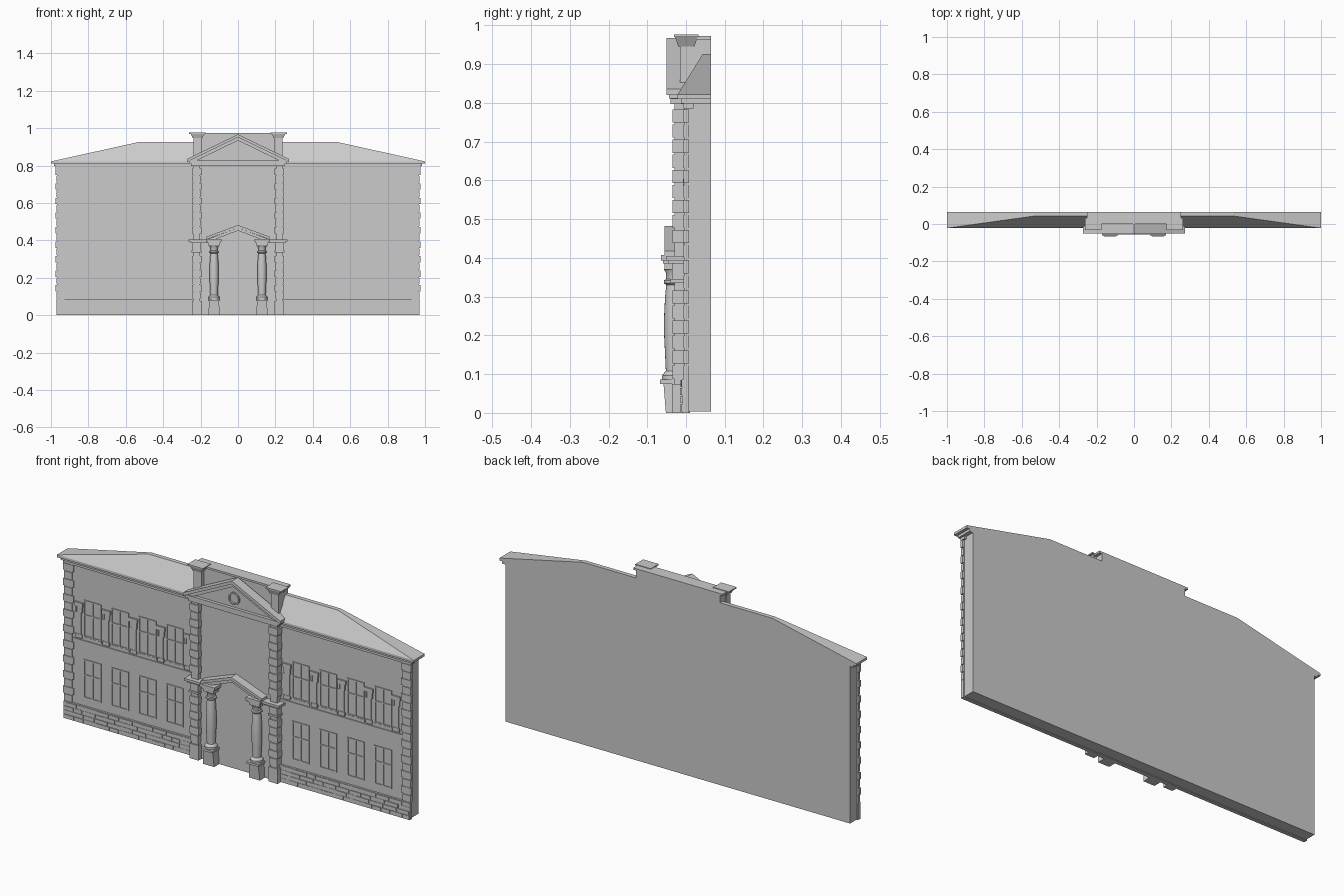
import bpy, bmesh, math, random

if "Cube" in bpy.data.objects:
    bpy.data.objects.remove(bpy.data.objects["Cube"])
random.seed(4)
stone = bpy.data.materials.new("grey_stone")
stone.diffuse_color = (0.6, 0.6, 0.6, 1)
stone.use_nodes = True
stone.node_tree.nodes["Principled BSDF"].inputs["Base Color"].default_value = stone.diffuse_color
BACK = 0.065


def finish(bm, name, smooth=False):
    bmesh.ops.recalc_face_normals(bm, faces=bm.faces)
    me = bpy.data.meshes.new(name)
    bm.to_mesh(me)
    bm.free()
    ob = bpy.data.objects.new(name, me)
    bpy.context.collection.objects.link(ob)
    me.materials.append(stone)
    if smooth:
        bpy.ops.object.select_all(action='DESELECT')
        ob.select_set(True)
        bpy.context.view_layer.objects.active = ob
        bpy.ops.object.shade_smooth_by_angle(angle=math.radians(35))
    return ob


def hexa(bm, lo, hi):
    """Solid between two rectangles (x0, x1, y0, y1, z)."""
    rings = []
    for x0, x1, y0, y1, z in (lo, hi):
        rings.append([bm.verts.new(p) for p in ((x0, y0, z), (x1, y0, z), (x1, y1, z), (x0, y1, z))])
    a, b = rings
    bm.faces.new(a[::-1])
    bm.faces.new(b)
    for i in range(4):
        j = (i + 1) % 4
        bm.faces.new((a[i], a[j], b[j], b[i]))


def box(bm, x0, x1, y0, y1, z0, z1):
    hexa(bm, (x0, x1, y0, y1, z0), (x0, x1, y0, y1, z1))


def pair(bm, x0, x1, y0, y1, z0, z1):
    box(bm, x0, x1, y0, y1, z0, z1)
    box(bm, -x1, -x0, y0, y1, z0, z1)


def prism(bm, pts, y0, y1):
    """Front profile (x, z) pushed through the depth."""
    a = [bm.verts.new((x, y0, z)) for x, z in pts]
    b = [bm.verts.new((x, y1, z)) for x, z in pts]
    bm.faces.new(a)
    bm.faces.new(b[::-1])
    for i in range(len(pts)):
        j = (i + 1) % len(pts)
        bm.faces.new((a[i], b[i], b[j], a[j]))


def rake(bm, half, z, apex, thick, y0, y1):
    """Chevron band of a gable."""
    prism(bm, [(-half, z), (0, apex), (half, z), (half, z - thick), (0, apex - thick), (-half, z - thick)], y0, y1)


def lathe(bm, cx, cy, profile, n=20):
    rings = [[bm.verts.new((cx + r * math.cos(2 * math.pi * i / n), cy + r * math.sin(2 * math.pi * i / n), z))
              for i in range(n)] for r, z in profile]
    for a, b in zip(rings, rings[1:]):
        for i in range(n):
            j = (i + 1) % n
            bm.faces.new((a[i], a[j], b[j], b[i]))
    bm.faces.new(rings[0][::-1])
    bm.faces.new(rings[-1])


# main wall
bm = bmesh.new()
box(bm, -0.965, 0.965, 0.0, BACK, 0.003, 0.812)
finish(bm, "main_wall")

# hipped roof with flat top
bm = bmesh.new()
box(bm, -1, 1, -0.022, BACK, 0.81, 0.822)
hexa(bm, (-1, 1, -0.022, BACK, 0.822), (-0.53, 0.53, 0.043, BACK, 0.926))
finish(bm, "roof")

# cornice below the eaves
bm = bmesh.new()
box(bm, -0.985, 0.985, -0.013, BACK, 0.798, 0.811)
box(bm, -0.975, 0.975, -0.007, 0.02, 0.785, 0.799)
finish(bm, "cornice")

# base course with raised bricks
bm = bmesh.new()
pair(bm, 0.24, 0.97, -0.010, 0.008, 0, 0.087)
for s in (-1, 1):
    for row in range(4):
        x = 0.245
        while x < 0.955:
            w = min(random.uniform(0.04, 0.075), 0.968 - x)
            z = 0.004 + row * 0.021
            a, b = sorted((s * x, s * (x + w)))
            box(bm, a, b, -0.010 - random.uniform(0.001, 0.005), -0.008, z, z + 0.018)
            x += w + 0.004
finish(bm, "base_bricks")

# corner quoins
bm = bmesh.new()
rows = 18
step = 0.7 / rows
for i in range(rows):
    z = 0.088 + i * step
    pair(bm, 0.918 if i % 2 else 0.926, 0.975 if i % 2 else 0.971, -0.007, 0.008, z, z + step - 0.005)
pair(bm, 0.928, 0.968, -0.004, 0.008, 0.085, 0.79)
finish(bm, "corner_quoins")

# windows, string course and small piers between upper windows
frames, piers, course = bmesh.new(), bmesh.new(), bmesh.new()


def window(bm, cx, z0, z1, w):
    t, y = 0.006, -0.004
    zm = z0 + (z1 - z0) * 0.6
    for x in (cx - w, cx, cx + w):
        box(bm, x - t / 2, x + t / 2, y, 0.002, z0, z1)
    for z in (z0, zm, z1):
        box(bm, cx - w - t / 2, cx + w + t / 2, y, 0.002, z - t / 2, z + t / 2)


for s in (-1, 1):
    for i in range(4):
        cx = s * (0.352 + 0.154 * i)
        window(frames, cx, 0.13, 0.32, 0.045)
        window(frames, cx, 0.44, 0.62, 0.045)
        box(course, cx - 0.052, cx + 0.052, -0.005, 0.002, 0.425, 0.437)
    for i in range(5):
        cx = s * (0.277 + 0.153 * i)
        box(piers, cx - 0.024, cx + 0.024, -0.008, 0.002, 0.585, 0.605)
        for d in (-0.015, 0.015):
            box(piers, cx + d - 0.005, cx + d + 0.005, -0.007, 0.002, 0.555, 0.585)
        box(piers, cx - 0.013, cx + 0.013, -0.004, 0.002, 0.44, 0.585)
        box(piers, cx - 0.018, cx + 0.018, -0.006, 0.002, 0.425, 0.445)
pair(course, 0.24, 0.925, -0.005, 0.002, 0.405, 0.418)
finish(frames, "window_frames")
finish(piers, "window_piers")
finish(course, "string_course")

# central bay wall and its quoined pilasters
bm = bmesh.new()
box(bm, -0.21, 0.21, -0.012, 0.01, 0, 0.815)
finish(bm, "central_wall")
bm = bmesh.new()
pair(bm, 0.203, 0.240, -0.030, 0.005, 0, 0.80)
pair(bm, 0.196, 0.247, -0.036, 0.004, 0, 0.075)
for i in range(rows):
    z = 0.088 + i * step
    o = 0.004 if i % 2 else 0
    if not 0.31 < z < 0.40:
        pair(bm, 0.200 - o, 0.243 + o, -0.035, 0.003, z, z + step - 0.005)
finish(bm, "central_pilasters")

# entablature on the pilasters beside the entrance
bm = bmesh.new()
for x0, x1, y, z0, z1 in ((0.195, 0.248, -0.040, 0.335, 0.345), (0.2, 0.243, -0.036, 0.345, 0.385),
                          (0.165, 0.255, -0.045, 0.385, 0.393), (0.16, 0.265, -0.052, 0.393, 0.405)):
    pair(bm, x0, x1, y, 0.0, z0, z1)
finish(bm, "entrance_cornice")

# entrance columns on tapered pedestals
shaft, blocks = bmesh.new(), bmesh.new()
for s in (-1, 1):
    cx, cy = s * 0.128, -0.032
    hexa(blocks, (cx - 0.031, cx + 0.031, -0.052, -0.005, 0), (cx - 0.026, cx + 0.026, -0.058, -0.005, 0.075))
    box(blocks, cx - 0.033, cx + 0.033, -0.067, -0.005, 0.075, 0.086)
    lathe(shaft, cx, cy, [(0.030, 0.086), (0.030, 0.096), (0.024, 0.104), (0.020, 0.108), (0.022, 0.15),
                          (0.0245, 0.20), (0.0245, 0.25), (0.022, 0.30), (0.019, 0.33), (0.025, 0.335),
                          (0.025, 0.342), (0.019, 0.345), (0.020, 0.362), (0.026, 0.372)])
    box(blocks, cx - 0.029, cx + 0.029, -0.055, -0.005, 0.37, 0.385)
    box(blocks, cx - 0.034, cx + 0.034, -0.060, -0.005, 0.385, 0.393)
    box(blocks, cx - 0.041, cx + 0.041, -0.065, -0.005, 0.393, 0.408)
finish(shaft, "columns", True)
finish(blocks, "column_blocks")

# small gable over the entrance
bm = bmesh.new()
rake(bm, 0.172, 0.418, 0.482, 0.014, -0.056, -0.005)
rake(bm, 0.160, 0.407, 0.468, 0.016, -0.048, -0.005)
finish(bm, "entrance_gable")

# main pediment
bm = bmesh.new()
box(bm, -0.25, 0.25, -0.040, 0.0, 0.797, 0.811)
box(bm, -0.262, 0.262, -0.044, 0.0, 0.811, 0.826)
prism(bm, [(-0.25, 0.824), (0, 0.945), (0.25, 0.824)], -0.028, 0.0)
rake(bm, 0.272, 0.836, 0.967, 0.016, -0.050, 0.0)
rake(bm, 0.255, 0.828, 0.952, 0.018, -0.040, 0.0)
finish(bm, "pediment")

# round opening ring in the pediment
bm = bmesh.new()
n = 24
prof = [(0.031, -0.027), (0.031, -0.035), (0.024, -0.035), (0.024, -0.027)]
rings = [[bm.verts.new((r * math.cos(2 * math.pi * i / n), y, 0.871 + r * math.sin(2 * math.pi * i / n)))
          for i in range(n)] for r, y in prof]
for k in range(4):
    a, b = rings[k], rings[(k + 1) % 4]
    for i in range(n):
        j = (i + 1) % n
        bm.faces.new((a[i], a[j], b[j], b[i]))
finish(bm, "round_window", True)

# attic wall with flared end piers
bm = bmesh.new()
box(bm, -0.235, 0.235, 0.008, BACK, 0.80, 0.965)
box(bm, -0.25, 0.25, 0.0, BACK, 0.963, 0.973)
for s in (-1, 1):
    a, b = sorted((s * 0.195, s * 0.238))
    box(bm, a, b, -0.015, 0.02, 0.81, 0.948)
    hexa(bm, (a - 0.003, b + 0.003, -0.02, 0.022, 0.946), (a - 0.016, b + 0.016, -0.028, 0.03, 0.97))
    box(bm, a - 0.02, b + 0.024, -0.031, 0.032, 0.970, 0.976) if s > 0 else \
        box(bm, a - 0.024, b + 0.02, -0.031, 0.032, 0.970, 0.976)
finish(bm, "attic")
